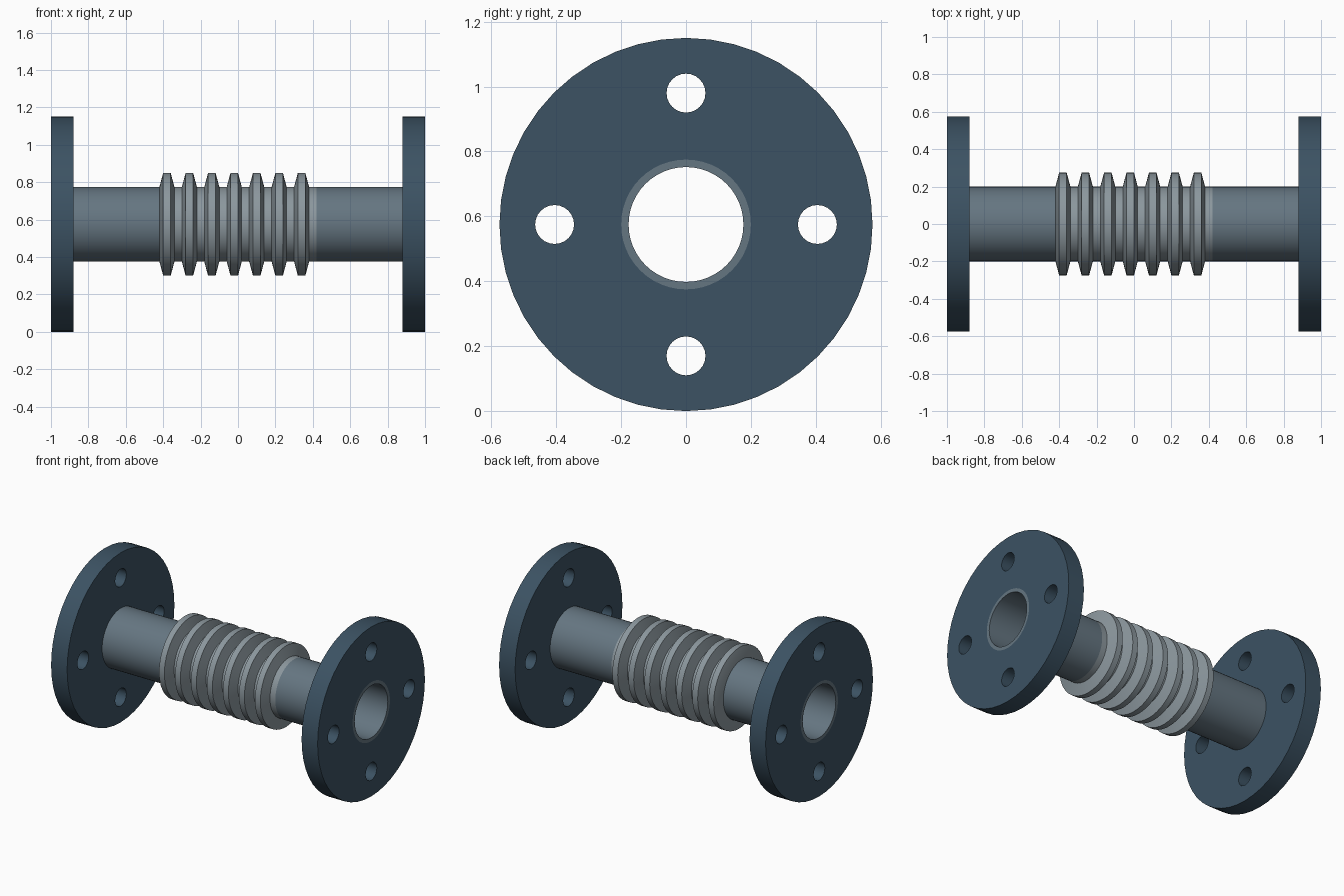
import bpy, bmesh
from math import sin, cos, pi, radians
from mathutils import Matrix

if "Cube" in bpy.data.objects:
    bpy.data.objects.remove(bpy.data.objects["Cube"])

CZ = 0.575           # height of the pipe axis
SEG = 48
R_OUT, R_IN = 0.2, 0.177


def material(name, rgb):
    m = bpy.data.materials.new(name)
    m.diffuse_color = (*rgb, 1)
    m.use_nodes = True
    m.node_tree.nodes["Principled BSDF"].inputs["Base Color"].default_value = m.diffuse_color
    return m


FLANGE = material("flange_blue", (0.045, 0.085, 0.125))
PIPE = material("pipe_steel", (0.13, 0.18, 0.22))
BELLOWS = material("bellows_steel", (0.26, 0.31, 0.34))


def finish(ob, mat):
    ob.data.materials.clear()
    ob.data.materials.append(mat)
    bpy.ops.object.select_all(action='DESELECT')
    ob.select_set(True)
    bpy.context.view_layer.objects.active = ob
    bpy.ops.object.shade_smooth_by_angle(angle=radians(30))


def lathe(name, profile, mat):
    """Revolve a closed (x, radius) profile around the pipe axis."""
    bm = bmesh.new()
    rings = [[bm.verts.new((x, r * cos(2 * pi * k / SEG), CZ + r * sin(2 * pi * k / SEG)))
              for k in range(SEG)] for x, r in profile]
    for i, a in enumerate(rings):
        b = rings[(i + 1) % len(rings)]
        for k in range(SEG):
            n = (k + 1) % SEG
            bm.faces.new((a[k], a[n], b[n], b[k]))
    bmesh.ops.recalc_face_normals(bm, faces=bm.faces)
    me = bpy.data.meshes.new(name)
    bm.to_mesh(me)
    bm.free()
    ob = bpy.data.objects.new(name, me)
    bpy.context.collection.objects.link(ob)
    finish(ob, mat)


def flange(name, x):
    """Filled 2D outline with bore and bolt holes, extruded along the axis."""
    cu = bpy.data.curves.new(name, 'CURVE')
    cu.dimensions = '2D'
    cu.fill_mode = 'BOTH'
    cu.extrude = 0.06
    circles = [(0, 0, 0.575, SEG), (0, 0, R_OUT, SEG)]
    circles += [(0.405 * cos(i * pi / 2), 0.405 * sin(i * pi / 2), 0.06, 24) for i in range(4)]
    for cx, cy, r, n in circles:
        sp = cu.splines.new('POLY')
        sp.points.add(n - 1)
        sp.use_cyclic_u = True
        for k, p in enumerate(sp.points):
            a = 2 * pi * k / n
            p.co = (cx + r * cos(a), cy + r * sin(a), 0, 1)
    tmp = bpy.data.objects.new(name + "_outline", cu)
    bpy.context.collection.objects.link(tmp)
    me = bpy.data.meshes.new_from_object(
        tmp.evaluated_get(bpy.context.evaluated_depsgraph_get()))
    bpy.data.objects.remove(tmp)
    bm = bmesh.new()
    bm.from_mesh(me)
    bmesh.ops.remove_doubles(bm, verts=bm.verts, dist=1e-4)
    bmesh.ops.transform(bm, verts=bm.verts, matrix=Matrix.Translation((x, 0, CZ))
                        @ Matrix.Rotation(pi / 2, 4, 'Y'))
    bmesh.ops.recalc_face_normals(bm, faces=bm.faces)
    bm.to_mesh(me)
    bm.free()
    ob = bpy.data.objects.new(name, me)
    bpy.context.collection.objects.link(ob)
    finish(ob, FLANGE)


# End flanges and pipe stubs
for side, s in (("left", -1), ("right", 1)):
    flange(side + "_flange", s * 0.94)
    lathe(side + "_pipe", [(s * 0.42, R_IN), (s * 0.42, R_OUT), (s, R_OUT), (s, R_IN)], PIPE)

# Corrugated bellows: seven convolutions, thin wall
outer = []
for i in range(7):
    x = -0.42 + 0.12 * i
    outer += [(x, 0.2), (x + 0.02, 0.275), (x + 0.06, 0.275), (x + 0.08, 0.2)]
outer.append((0.42, 0.2))
inner = [(x, r - 0.023) for x, r in reversed(outer)]
lathe("bellows", outer + inner, BELLOWS)
